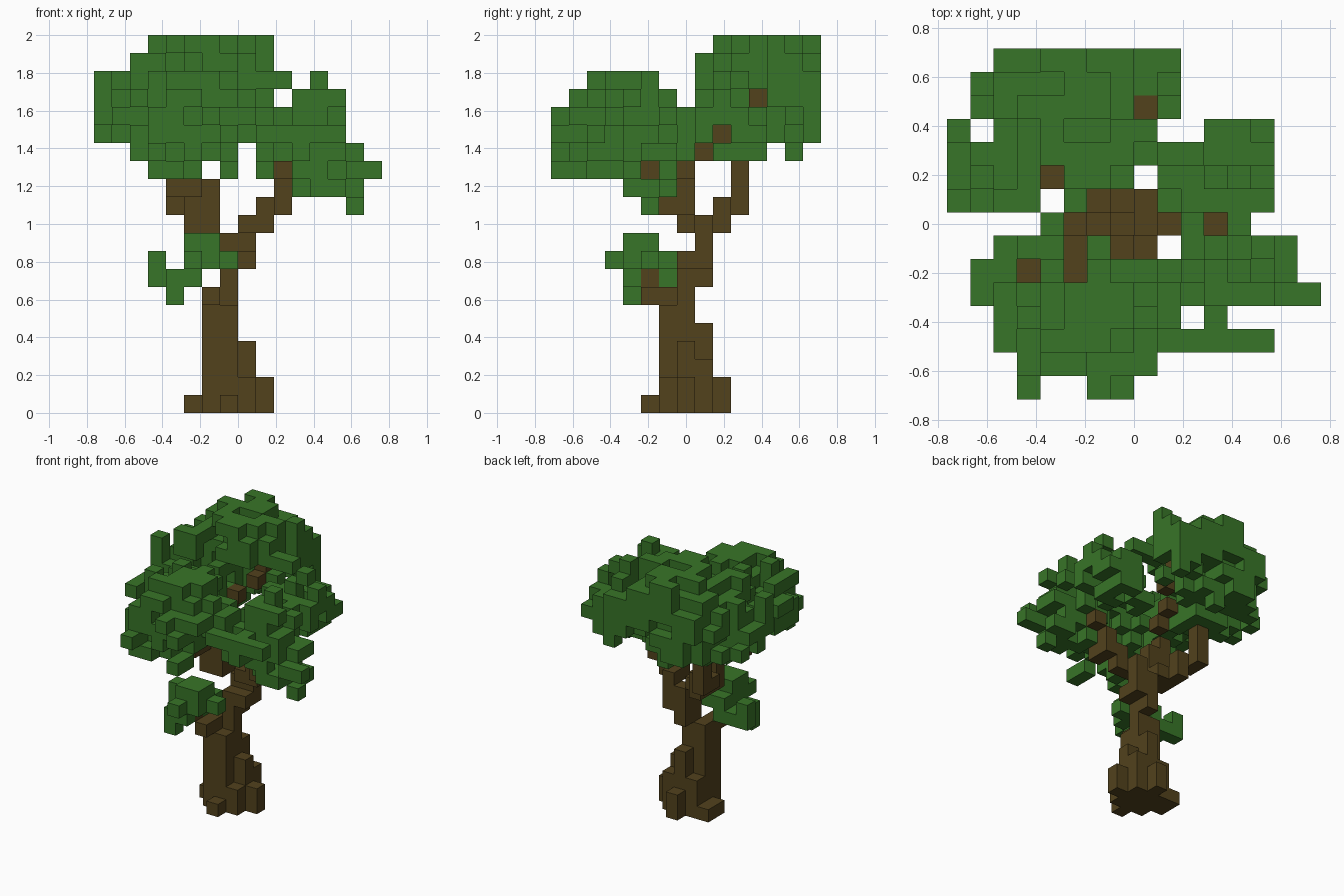
import bpy
import bmesh
import random
from collections import Counter
from mathutils import Vector

random.seed(4)
VOXEL = 2 / 21
ORIGIN = Vector((-8, -7.5, 0))

cube = bpy.data.objects.get("Cube")
if cube:
    bpy.data.objects.remove(cube, do_unlink=True)


def make_material(name, colour):
    mat = bpy.data.materials.new(name)
    mat.use_nodes = True
    mat.diffuse_color = colour
    bsdf = next(n for n in mat.node_tree.nodes if n.type == "BSDF_PRINCIPLED")
    bsdf.inputs["Base Color"].default_value = colour
    bsdf.inputs["Roughness"].default_value = 0.9
    return mat


bark = make_material("bark brown", (0.084, 0.054, 0.012, 1))
leaf = make_material("leaf green", (0.039, 0.178, 0.021, 1))


def block(x, y, z):
    """Cells of a box; each argument is a cell number or an inclusive range."""
    spans = [(s, s) if isinstance(s, int) else s for s in (x, y, z)]
    rx, ry, rz = [range(a, b + 1) for a, b in spans]
    return {(i, j, k) for i in rx for j in ry for k in rz}


def pad(x, y, z):
    """One or more layers of cells with a ragged oval plan."""
    def offset(c, span):
        return abs(c - sum(span) / 2) / ((span[1] - span[0] + 1) / 2)
    cells = set()
    for cell in sorted(block(x, y, z)):
        reach = offset(cell[0], x) ** 2 + offset(cell[1], y) ** 2
        if reach < 0.83 + random.random() * 0.4:
            cells.add(cell)
    return cells


def path(*cells):
    return set(cells)


# Trunk with flared foot, narrowing and leaning as it rises
trunk = (
    block((6, 8), (6, 8), (0, 1))
    | block((6, 7), (6, 7), (2, 5))
    | block(7, 8, (2, 4)) | block(8, 7, (2, 3))
    | block((6, 7), 7, 6)
    | block(7, (7, 8), (7, 8))
    | block(8, (7, 8), 8)
    | block((7, 8), 8, 9)
    | block((8, 9), 7, 10)
    | block(9, 7, (0, 1)) | block(7, 9, (0, 1))
    | block(5, (7, 8), 0)
    | path((7, 5, 0), (8, 8, 10), (8, 8, 2), (6, 8, 2))
)

# Branches
low_branch = path((6, 6, 6), (6, 5, 6), (5, 5, 7))
right_branch = path((9, 7, 11), (10, 7, 11), (10, 6, 11), (10, 6, 12),
                    (10, 7, 12), (11, 7, 13), (10, 5, 13))
left_branch = (
    block((5, 6), 7, (10, 12)) | block((5, 6), 8, 10)
    | path((5, 9, 10), (5, 9, 11), (4, 9, 11), (4, 10, 11), (4, 10, 12),
           (4, 10, 13), (5, 6, 12), (5, 5, 12), (4, 5, 12), (3, 5, 13))
)
top_branch = path((5, 7, 13), (6, 8, 14), (6, 9, 15), (7, 10, 16),
                  (7, 11, 17), (8, 12, 18))

# Tall crown at the back, hollow below on the side facing the fork
back_crown = (
    pad((2, 6), (9, 11), (14, 14))
    | pad((1, 7), (8, 14), (15, 15))
    | pad((1, 8), (8, 14), (16, 16))
    | pad((1, 9), (8, 14), (17, 17))
    | pad((1, 9), (9, 14), (18, 18))
    | pad((2, 9), (9, 14), (19, 19))
    | pad((3, 8), (10, 13), (20, 20))
    | block((4, 5), 14, (19, 20)) | block(9, (11, 12), 20)
    | block((2, 3), 14, (16, 18)) | block((8, 9), (13, 14), (16, 18))
    | block(9, 14, 15) | block((6, 7), 14, 19)
    | block(0, 8, (17, 18)) | block(0, (8, 10), 16) | block(0, (9, 11), 15)
    | block((1, 3), 8, (16, 18)) | block((2, 3), 8, 19)
    | block(1, (9, 10), 17) | block(1, (12, 13), 17)
    | block(2, (9, 11), 18) | block((5, 6), 9, 20) | block(7, 9, 18)
    | block((9, 10), 10, 18)
    | path((5, 13, 14), (5, 8, 15), (9, 13, 19), (3, 12, 20))
) - block((6, 9), (8, 10), (14, 17)) - block((8, 9), 11, 17)

# Crown over the left branch
front_crown = (
    pad((3, 5), (1, 4), (13, 13))
    | pad((2, 7), (1, 5), (14, 14))
    | pad((2, 8), (1, 6), (15, 15))
    | pad((2, 9), (1, 6), (16, 16))
    | pad((2, 7), (1, 6), (17, 17))
    | pad((3, 7), (2, 5), (18, 18))
    | block((6, 7), 0, 15) | block(6, 0, 16) | block(7, (0, 1), 13)
    | block(3, (0, 1), 14) | block((3, 4), 1, 15) | block((7, 8), 1, 16)
    | block((2, 4), 6, 16) | block(4, 7, 15) | block((2, 3), (3, 4), 16)
    | block(9, (3, 5), 15) | block((1, 2), (4, 5), 16)
    | block((3, 4), 2, 16) | block(8, (2, 3), 17)
)

# Crown over the right branch
right_crown = (
    block((11, 14), (4, 6), 12)
    | block((11, 14), 4, 13) | block((11, 13), 6, 13)
    | pad((9, 14), (4, 6), (14, 14))
    | pad((10, 13), (4, 6), (15, 16))
    | block((11, 13), (4, 5), 17)
    | block((9, 13), 2, 15) | block(11, (2, 3), (14, 15))
    | block(12, 7, (14, 16)) | block(14, (5, 6), 14)
    | path((14, 5, 11), (15, 4, 13), (9, 4, 13), (10, 7, 15), (12, 5, 18))
)

# Crown joining the right and back crowns
side_crown = (
    block((9, 12), (9, 10), 14) | block((11, 12), 11, 14)
    | block((9, 13), (10, 11), 15) | block((9, 13), 8, 15)
    | pad((9, 13), (8, 11), (16, 16))
    | block((11, 12), (9, 10), 17) | block(13, (8, 10), 16)
    | path((12, 9, 18), (13, 9, 17))
)

# Open columns between the crowns
open_columns = {(4, 8), (6, 8), (7, 8), (8, 8), (8, 9), (1, 11), (9, 11),
                (10, 11), (3, 5), (5, 5), (5, 6), (9, 6), (10, 3), (11, 7),
                (8, 12), (7, 6), (8, 6), (9, 7), (4, 9)}
crowns = {"back_crown": back_crown, "front_crown": front_crown,
          "right_crown": right_crown, "side_crown": side_crown}
foliage = {name: {c for c in cells if c[:2] not in open_columns}
           for name, cells in crowns.items()}

# Small tuft around the low branch
foliage["low_tuft"] = (
    block((5, 6), (4, 5), 9)
    | block((5, 6), (4, 6), 8) | block((3, 5), 6, 7)
    | block((4, 5), (4, 5), 7)
    | path((5, 3, 8), (7, 5, 8), (3, 6, 8), (4, 4, 6))
)

STEPS = [Vector(d) for d in ((1, 0, 0), (-1, 0, 0), (0, 1, 0),
                             (0, -1, 0), (0, 0, 1), (0, 0, -1))]


def neighbour(cell, step):
    return tuple(int(a + b) for a, b in zip(cell, step))


def lines(cell):
    """The three axis-aligned rows of cells that a cell lies on."""
    return [(axis, cell[:axis] + cell[axis + 1:]) for axis in range(3)]


# Roughen the crowns with single-cell pits, keeping their outlines
leaves = set().union(*foliage.values())
depth = Counter(line for cell in leaves for line in lines(cell))
for name in crowns:
    for cell in sorted(foliage[name]):
        bare = sum(neighbour(cell, s) not in leaves for s in STEPS)
        if 0 < bare < 4 and random.random() < 0.25:
            if all(depth[line] > 1 for line in lines(cell)):
                foliage[name].remove(cell)
                depth.subtract(lines(cell))

wood = {"trunk": trunk, "low_branch": low_branch, "right_branch": right_branch,
        "left_branch": left_branch, "top_branch": top_branch}

parts, filled = [], set()
for group, mat in ((wood, bark), (foliage, leaf)):
    for name, cells in group.items():
        cells = cells - filled
        filled |= cells
        parts.append((name, cells, mat))


def build(name, cells, mat):
    """Mesh the outside faces of a set of cells."""
    bm = bmesh.new()
    verts = {}

    def corner(p):
        key = tuple(round(c * 2) for c in p)
        if key not in verts:
            verts[key] = bm.verts.new((p + ORIGIN) * VOXEL)
        return verts[key]

    for cell in sorted(cells):
        centre = Vector(cell) + Vector((0.5, 0.5, 0.5))
        for n in STEPS:
            if neighbour(cell, n) in filled:
                continue
            u = n.yzx
            v = n.cross(u)
            mid = centre + n / 2
            ring = ((-u - v), (u - v), (u + v), (v - u))
            bm.faces.new([corner(mid + r / 2) for r in ring])
    mesh = bpy.data.meshes.new(name)
    bm.to_mesh(mesh)
    bm.free()
    mesh.materials.append(mat)
    obj = bpy.data.objects.new(name, mesh)
    bpy.context.collection.objects.link(obj)


for part in parts:
    build(*part)
